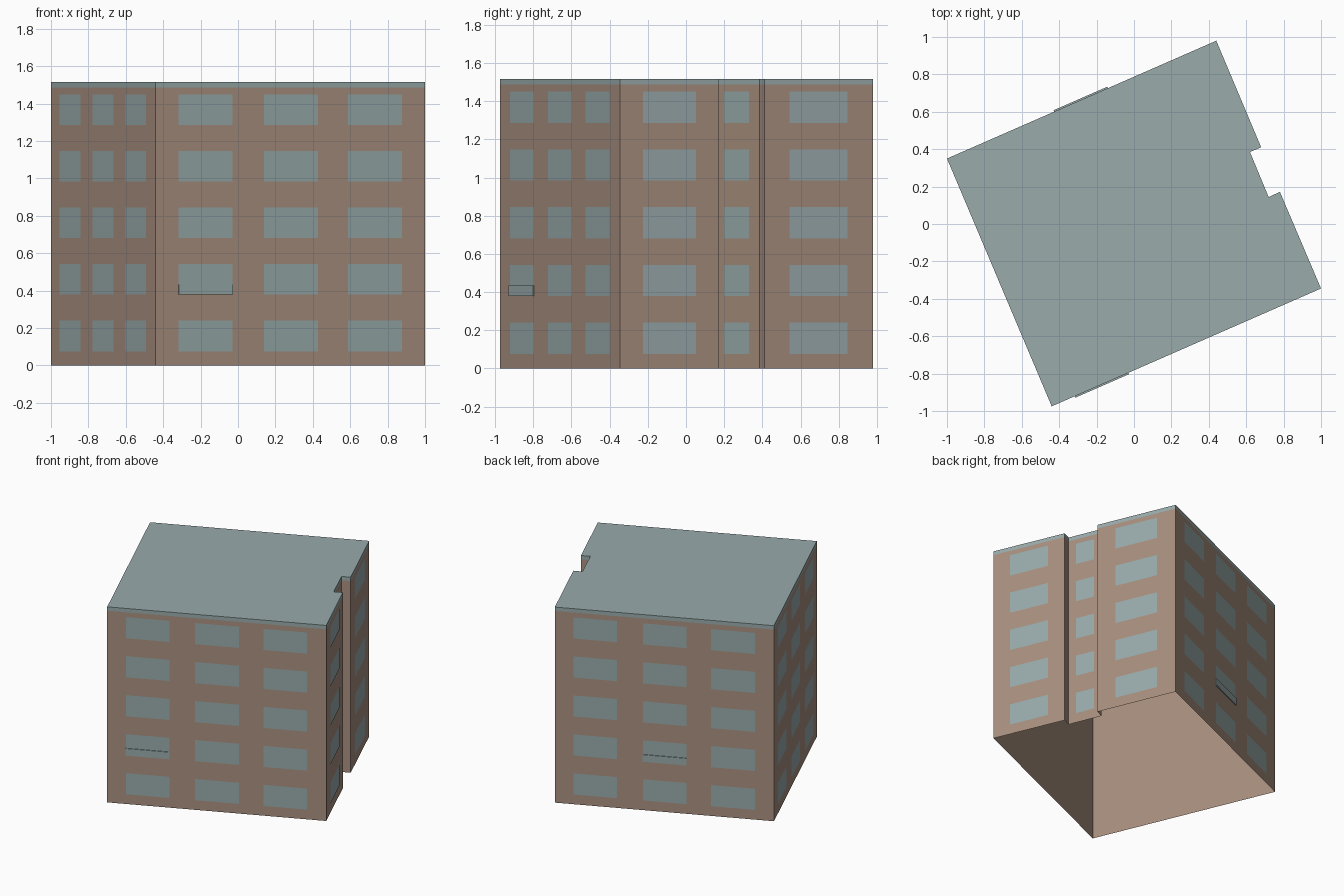
import bpy
from mathutils import Vector

cube = bpy.data.objects.get("Cube")
if cube:
    bpy.data.objects.remove(cube, do_unlink=True)


def material(name, rgb):
    m = bpy.data.materials.new(name)
    m.use_nodes = True
    m.diffuse_color = (*rgb, 1)
    m.node_tree.nodes["Principled BSDF"].inputs["Base Color"].default_value = (*rgb, 1)
    return m


BROWN = material("brown_wall", (0.39, 0.275, 0.21))
GREY = material("blue_grey", (0.32, 0.405, 0.41))


def build(name, verts, faces, mat):
    mesh = bpy.data.meshes.new(name)
    mesh.from_pydata(verts, [], faces)
    mesh.materials.append(mat)
    mesh.update()
    obj = bpy.data.objects.new(name, mesh)
    bpy.context.collection.objects.link(obj)
    return obj


# Footprint, anticlockwise, with the stairwell recess on one side
PLAN = [Vector(p) for p in ((-0.44, -0.975), (1, -0.345), (0.78, 0.172), (0.72, 0.144),
                            (0.62, 0.385), (0.68, 0.41), (0.44, 0.98), (-1, 0.35))]
N = len(PLAN)
EAVES, TOP = 1.487, 1.517


def prism(name, z0, z1, mat, capped):
    verts = [(p.x, p.y, z) for z in (z0, z1) for p in PLAN]
    faces = [(i, (i + 1) % N, (i + 1) % N + N, i + N) for i in range(N)]
    if capped:
        faces.append(tuple(range(N, 2 * N)))
    return build(name, verts, faces, mat)


# Wall shell, open underneath, and the roof with its shallow edge band
prism("walls", 0, EAVES, BROWN, False)
prism("roof", EAVES, TOP, GREY, True)


def wall_point(side, t, z, out):
    a, b = PLAN[side], PLAN[(side + 1) % N]
    d = (b - a).normalized()
    p = a.lerp(b, t) + Vector((d.y, -d.x)) * out
    return (p.x, p.y, z)


# Window panes: five storeys on each wall
STOREYS, PITCH, SILL, HEIGHT = 5, 0.3025, 0.076, 0.164
TRIPLE = ((0.085, 0.285), (0.402, 0.602), (0.714, 0.913))
SINGLE = ((0.23, 0.765),)
SIDES = {"front": (0, TRIPLE), "right_front": (1, SINGLE), "recess": (3, SINGLE),
         "right_back": (5, SINGLE), "back": (6, TRIPLE), "left": (7, TRIPLE)}

for name, (side, spans) in SIDES.items():
    verts, faces = [], []
    for floor in range(STOREYS):
        z = SILL + floor * PITCH
        for t0, t1 in spans:
            k = len(verts)
            verts += [wall_point(side, t, h, 0.002) for t, h in
                      ((t0, z), (t1, z), (t1, z + HEIGHT), (t0, z + HEIGHT))]
            faces.append((k, k + 1, k + 2, k + 3))
    build(name + "_windows", verts, faces, GREY)


# Thin sill panels on one second-storey window at the front and back
def sill_panel(name, side, span):
    z0 = SILL + PITCH
    verts = [wall_point(side, t, z, out)
             for z in (z0, z0 + 0.055) for out in (0, 0.008) for t in span]
    faces = [(0, 1, 3, 2), (4, 6, 7, 5), (2, 3, 7, 6), (0, 2, 6, 4), (1, 5, 7, 3)]
    build(name, verts, faces, GREY)


sill_panel("front_sill_panel", 0, TRIPLE[0])
sill_panel("back_sill_panel", 6, TRIPLE[1])
